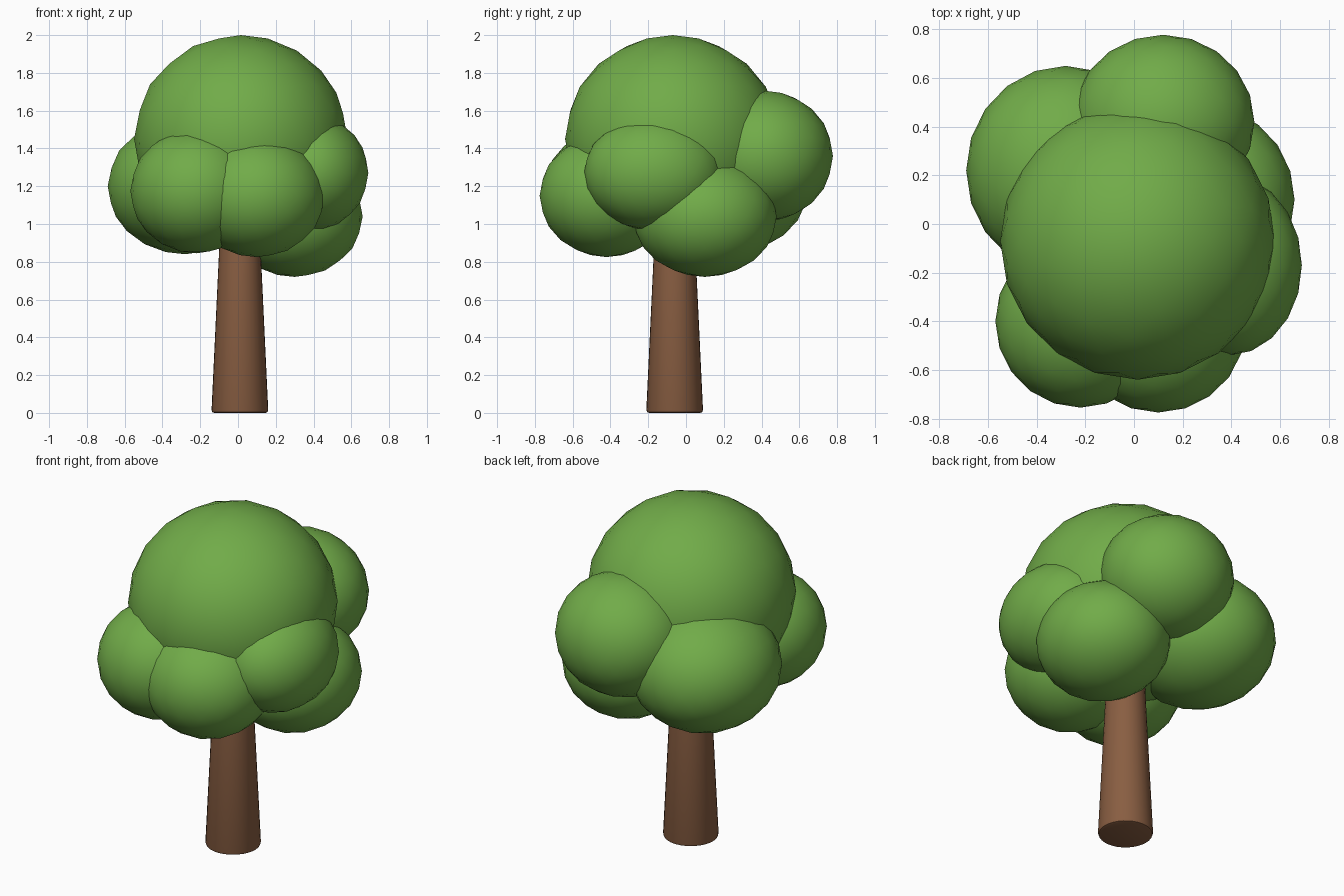
import bpy, bmesh, math
from mathutils import Matrix, Vector

if "Cube" in bpy.data.objects:
    bpy.data.objects.remove(bpy.data.objects["Cube"])


def material(name, rgb):
    m = bpy.data.materials.new(name)
    m.diffuse_color = (*rgb, 1)
    m.use_nodes = True
    m.node_tree.nodes["Principled BSDF"].inputs["Base Color"].default_value = m.diffuse_color
    return m


GREEN = material("leaf green", (0.165, 0.41, 0.066))
BROWN = material("bark brown", (0.25, 0.112, 0.054))


def add_object(name, bm, mat):
    mesh = bpy.data.meshes.new(name)
    bm.to_mesh(mesh)
    bm.free()
    mesh.materials.append(mat)
    obj = bpy.data.objects.new(name, mesh)
    bpy.context.collection.objects.link(obj)
    return obj


def leaf_clump(name, centre, radii):
    bm = bmesh.new()
    mat = Matrix.Translation(centre) @ Matrix.Diagonal((*radii, 1))
    bmesh.ops.create_icosphere(bm, subdivisions=3, radius=1.0, matrix=mat)
    for f in bm.faces:
        f.smooth = True
    return add_object(name, bm, GREEN)


# Crown: one big dome over a ring of overlapping clumps
leaf_clump("crown_top", (0.015, -0.07, 1.45), (0.565, 0.57, 0.55))
leaf_clump("clump_front_left", (-0.22, -0.40, 1.175), (0.35, 0.355, 0.33))
leaf_clump("clump_front_right", (0.10, -0.42, 1.15), (0.36, 0.355, 0.325))
leaf_clump("clump_right", (0.39, -0.17, 1.27), (0.30, 0.37, 0.305))
leaf_clump("clump_right_low", (0.30, 0.10, 1.04), (0.36, 0.38, 0.32))
leaf_clump("clump_back", (0.12, 0.42, 1.36), (0.375, 0.358, 0.345))
leaf_clump("clump_back_left", (-0.28, 0.22, 1.20), (0.41, 0.43, 0.36))

# Trunk: tapered lathe profile with a small rounded foot
SIDES = 32
profile = [(0.135, 0.0), (0.146, 0.004), (0.15, 0.016), (0.111, 0.84), (0.10, 1.1)]
bm = bmesh.new()
rings = []
for r, z in profile:
    rings.append([bm.verts.new((0.01 + r * math.cos(a), -0.06 + r * math.sin(a), z))
                  for a in (2 * math.pi * i / SIDES for i in range(SIDES))])
for lo, hi in zip(rings, rings[1:]):
    for i in range(SIDES):
        j = (i + 1) % SIDES
        bm.faces.new((lo[i], lo[j], hi[j], hi[i])).smooth = True
bm.faces.new(rings[0][::-1])
bm.faces.new(rings[-1])
trunk = add_object("trunk", bm, BROWN)
bpy.context.view_layer.objects.active = trunk
trunk.select_set(True)
bpy.ops.object.shade_smooth_by_angle(angle=math.radians(40))
